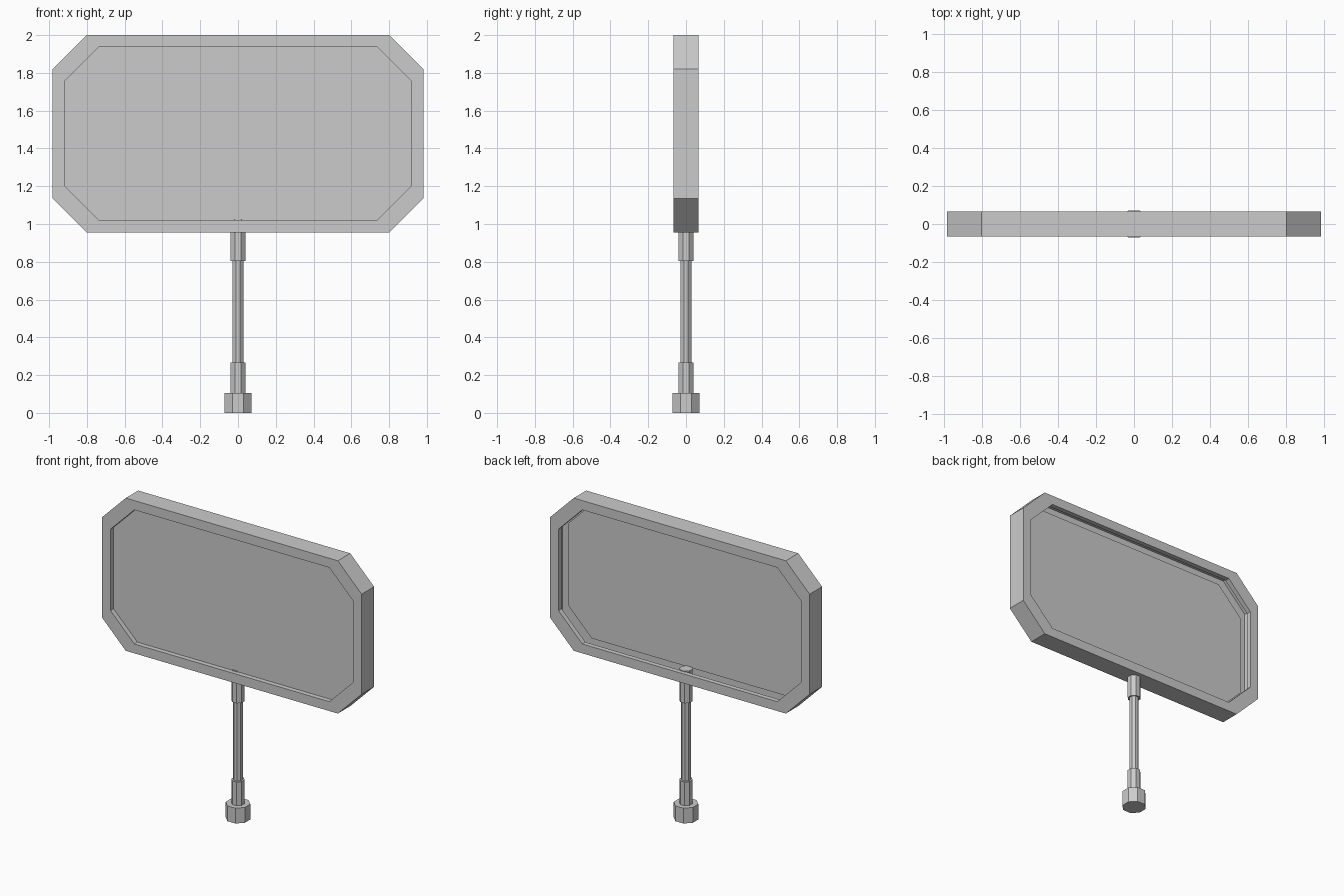
import bpy, bmesh, math

if "Cube" in bpy.data.objects:
    bpy.data.objects.remove(bpy.data.objects["Cube"])


def make_object(name, rings, cap_first, cap_last):
    """Skin a series of equal-count vertex rings into a mesh object."""
    bm = bmesh.new()
    loops = [[bm.verts.new(p) for p in ring] for ring in rings]
    for a, b in zip(loops, loops[1:]):
        n = len(a)
        for i in range(n):
            j = (i + 1) % n
            bm.faces.new((a[i], a[j], b[j], b[i]))
    if cap_first:
        bm.faces.new(loops[0][::-1])
    if cap_last:
        bm.faces.new(loops[-1])
    bmesh.ops.recalc_face_normals(bm, faces=bm.faces)
    mesh = bpy.data.meshes.new(name)
    bm.to_mesh(mesh)
    bm.free()
    obj = bpy.data.objects.new(name, mesh)
    bpy.context.collection.objects.link(obj)
    return obj


def board_ring(w, h, y, cut=0.18, zc=1.478):
    """Rectangle with chamfered corners in the xz plane."""
    pts = [(w, h - cut), (w - cut, h), (cut - w, h), (-w, h - cut),
           (-w, cut - h), (cut - w, -h), (w - cut, -h), (w, cut - h)]
    return [(x, y, zc + z) for x, z in pts]


def post_ring(apothem, z, sides=8):
    """Octagon with flats facing the axes."""
    r = apothem / math.cos(math.pi / sides)
    return [(r * math.cos((i + 0.5) * math.tau / sides),
             r * math.sin((i + 0.5) * math.tau / sides), z) for i in range(sides)]


# Sign board: recessed front panel, rim, and hollow open back
outer, inner = (0.982, 0.522), (0.917, 0.458)
board_profile = [(inner, -0.034), (inner, -0.067), (outer, -0.067),
                 (outer, 0.067), (inner, 0.067), (inner, 0.034)]
make_object("sign_board", [board_ring(*size, y) for size, y in board_profile],
            True, False)

# Post: foot, lower collar, shaft, upper collar reaching into the board
post_profile = [(0.072, 0), (0.072, 0.105), (0.039, 0.105), (0.039, 0.267),
                (0.028, 0.267), (0.028, 0.805), (0.039, 0.805), (0.039, 1.025)]
make_object("post", [post_ring(r, z) for r, z in post_profile], True, True)
